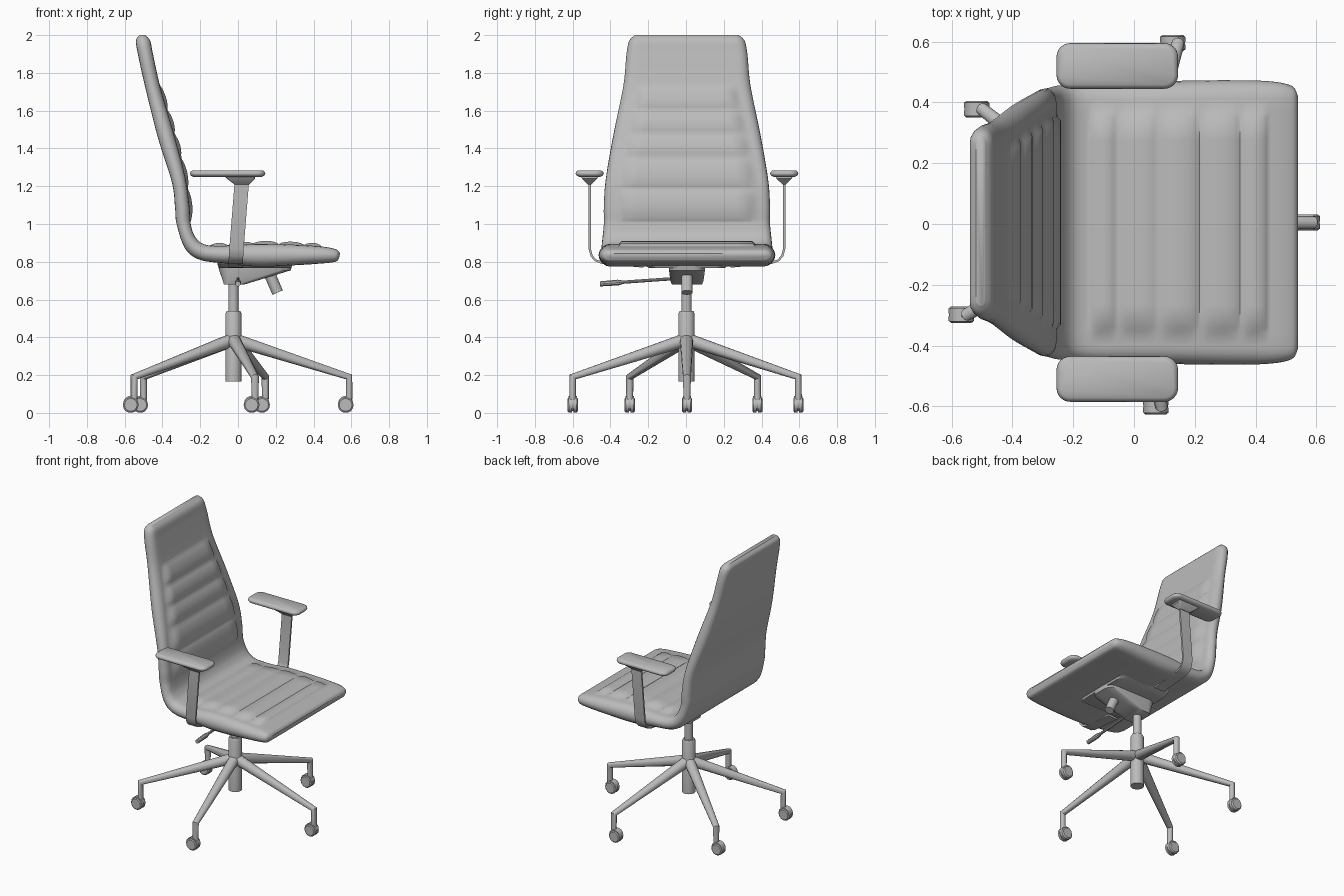
import bpy, bmesh, math
from mathutils import Vector

cube = bpy.data.objects.get("Cube")
if cube:
    bpy.data.objects.remove(cube, do_unlink=True)

grey = bpy.data.materials.new("neutral_grey")
grey.use_nodes = True
colour = (0.5, 0.5, 0.5, 1)
grey.diffuse_color = colour
grey.node_tree.nodes["Principled BSDF"].inputs["Base Color"].default_value = colour

MID = 0.005          # chair centre line in y
HUB = Vector((-0.024, 0.003, 0))


def finish(name, bm, angle=35):
    """Turn a bmesh into a smooth-shaded object with sharp edges kept."""
    bmesh.ops.recalc_face_normals(bm, faces=bm.faces)
    mesh = bpy.data.meshes.new(name)
    bm.to_mesh(mesh)
    bm.free()
    mesh.materials.append(grey)
    mesh.shade_smooth()
    mesh.set_sharp_from_angle(angle=math.radians(angle))
    obj = bpy.data.objects.new(name, mesh)
    bpy.context.collection.objects.link(obj)
    return obj


def loft(name, rings, angle=35):
    """Skin a list of equal-length closed rings and cap both ends."""
    bm = bmesh.new()
    loops = [[bm.verts.new(p) for p in ring] for ring in rings]
    for a, b in zip(loops, loops[1:]):
        for i in range(len(a)):
            j = (i + 1) % len(a)
            bm.faces.new((a[i], a[j], b[j], b[i]))
    bm.faces.new(loops[0])
    bm.faces.new(loops[-1])
    return finish(name, bm, angle)


def tube(name, points, radii, sides=16):
    """Round tube through points, mitred at bends, with a radius per point."""
    pts = [Vector(p) for p in points]
    rings = []
    dirs = [(b - a).normalized() for a, b in zip(pts, pts[1:])]
    side = dirs[0].cross(Vector((0, 0, 1)))
    side = side.normalized() if side.length > 0.01 else Vector((1, 0, 0))
    for i, (p, r) in enumerate(zip(pts, radii)):
        d = (dirs[max(i - 1, 0)] + dirs[min(i, len(dirs) - 1)]).normalized()
        u = (side - d * side.dot(d)).normalized()
        v = d.cross(u)
        turn = [math.tau * k / sides for k in range(sides)]
        rings.append([p + u * r * math.cos(t) + v * r * math.sin(t) for t in turn])
    return loft(name, rings)


def rounded_rect(cx, cy, z, hx, hy, r, steps=6):
    """Rounded rectangle ring lying flat at height z."""
    ring = []
    for q, (sx, sy) in enumerate([(1, 1), (-1, 1), (-1, -1), (1, -1)]):
        for k in range(steps + 1):
            t = math.pi / 2 * (q + k / steps)
            ring.append((cx + sx * (hx - r) + r * math.cos(t),
                         cy + sy * (hy - r) + r * math.sin(t), z))
    return ring


# Padded shell: inner x, inner z, outer x, outer z, half width
stations = [Vector(s) for s in [
    (-.49, 2, -.52, 2, .275), (-.465, 1.97, -.54, 1.97, .305),
    (-.45, 1.9, -.53, 1.9, .32), (-.41, 1.72, -.495, 1.74, .337),
    (-.34, 1.48, -.425, 1.46, .39), (-.28, 1.25, -.35, 1.22, .43),
    (-.258, 1.1, -.333, 1.08, .44), (-.25, 1, -.325, 1, .44),
    (-.225, .93, -.28, .87, .45), (-.17, .89, -.2, .81, .455),
    (-.05, .885, -.05, .79, .46), (.1, .895, .1, .775, .465),
    (.3, .89, .27, .78, .468), (.45, .88, .43, .79, .465),
    (.52, .865, .515, .8, .45), (.54, .845, .535, .82, .42)]]
back_seams = [1.015, 1.185, 1.35, 1.475, 1.605, 1.735]
seat_seams = [-.145, -.055, .08, .215, .35, .44]


def spline(p, i, t):
    a, b, c, d = (p[min(max(i + k, 0), len(p) - 1)] for k in (-1, 0, 1, 2))
    return (b * 2 + (c - a) * t + (a * 2 - b * 5 + c * 4 - d) * t * t
            + (b * 3 - a - c * 3 + d) * t ** 3) / 2


def rib(x, z):
    """Height of the stitched roll at a point on the inner surface."""
    value, seams = (z, back_seams) if z > 1 else (x, seat_seams)
    for lo, hi in zip(seams, seams[1:]):
        if lo <= value <= hi:
            return 0.016 * math.sin(math.pi * (value - lo) / (hi - lo)) ** 0.6
    return 0


def shell_ring(s):
    inner, outer = Vector((s[0], 0, s[1])), Vector((s[2], 0, s[3]))
    axis = (inner - outer).normalized()
    half, mid, w = (inner - outer).length / 2, (inner + outer) / 2, s[4]
    r = min(half * 1.2, 0.06)
    bump = rib(s[0], s[1])
    spots = [-.9, -.8, -.765, -.6, -.3, 0, .3, .6, .765, .8, .9]
    ring = []
    for f in spots:
        lift = bump if abs(f) < 0.78 else 0
        ring.append(mid + axis * (half + lift) + Vector((0, MID + f * (w - r) / .9, 0)))
    for sign, row in ((1, 1), (-1, -1)):
        for k in range(1, 8):
            t = math.pi * k / 8
            ring.append(mid + axis * half * row * math.cos(t)
                        + Vector((0, MID + sign * (w - r + r * math.sin(t)), 0)))
        if sign == 1:
            for f in reversed(spots):
                ring.append(mid - axis * half + Vector((0, MID + f * (w - r) / .9, 0)))
    return ring


loft("seat_and_back", [shell_ring(spline(stations, i, k / 14))
                       for i in range(len(stations) - 1) for k in range(14)]
     + [shell_ring(stations[-1])], 50)

# Armrests: pad, bracket and bent flat strut on each side
strut_path = [(.02, .515, 1.22), (-.008, .515, .87), (-.01, .505, .832),
              (-.012, .485, .808), (-.012, .45, .795), (-.012, .4, .79),
              (-.012, .23, .775)]
for label, side in (("left", 1), ("right", -1)):
    cy = MID + side * 0.515
    layers = [(1.25, .018), (1.256, .006), (1.266, 0), (1.276, .003), (1.284, .014)]
    loft(label + "_arm_pad", [rounded_rect(-.055, cy, z, .2 - d, .075 - d, .045 - d)
                              for z, d in layers], 60)
    loft(label + "_arm_bracket", [rounded_rect(.01, cy, 1.252, .08, .045, .01),
                                  rounded_rect(.015, cy, 1.24, .075, .04, .01),
                                  rounded_rect(.02, cy, 1.21, .04, .01, .005)])
    path = [Vector((x, MID + side * y, z)) for x, y, z in strut_path]
    rings = []
    for i, p in enumerate(path):
        d = path[min(i + 1, len(path) - 1)] - path[max(i - 1, 0)]
        n = Vector((0, -d.z, d.y)).normalized() * 0.006
        w = Vector((0.038, 0, 0))
        rings.append([p + w + n, p - w + n, p - w - n, p + w - n])
    loft(label + "_arm_strut", rings)

# Tilt mechanism under the seat
loft("mechanism_housing", [rounded_rect(-.02, MID, .68, .055, .08, .03),
                           rounded_rect(.01, MID, .7, .09, .088, .04),
                           rounded_rect(.09, MID, .755, .19, .095, .06),
                           rounded_rect(.09, MID, .8, .2, .1, .06)])
loft("mechanism_plate", [rounded_rect(.09, MID, .768, .19, .2, .05),
                         rounded_rect(.09, MID, .79, .2, .24, .05)])
tube("tension_knob", [(.165, MID, .74), (.21, MID, .637)], [.03, .03])
tube("lever_rod", [(0, -.05, .712), (0, -.36, .69)], [.009, .009], 10)
tube("lever_handle", [(0, -.33, .692), (0, -.36, .69), (0, -.455, .683)],
     [.009, .016, .014], 10)

# Gas column
tube("column_piston", [HUB + Vector((0, 0, z)) for z in (.5, .72)], [.027] * 2, 24)
tube("column_sleeve", [HUB + Vector((0, 0, z)) for z in (.167, .525, .54)],
     [.043, .043, .036], 24)

# Five legs with castors, all trailing the same way
feet = [(.588, .005), (.145, .595), (-.5, .378), (-.55, -.298), (.09, -.6)]
for n, (x, y) in enumerate(feet, 1):
    foot = Vector((x, y, 0))
    out = (foot - HUB).normalized()
    tube(f"leg_{n}", [HUB + out * .01 + Vector((0, 0, .385)), foot + Vector((0, 0, .19)),
                      foot + Vector((0, 0, .07))], [.036, .021, .018], 14)
    hub = foot + Vector((-.018, 0, .042))
    for tag, s in (("inner", -1), ("outer", 1)):
        tube(f"castor_{n}_{tag}_wheel",
             [hub + Vector((0, s * d, 0)) for d in (.004, .02, .027)],
             [.042, .042, .034], 14)
    tube(f"castor_{n}_hood", [hub + Vector((0, d, .008)) for d in (-.022, .022)],
         [.04, .04], 14)
